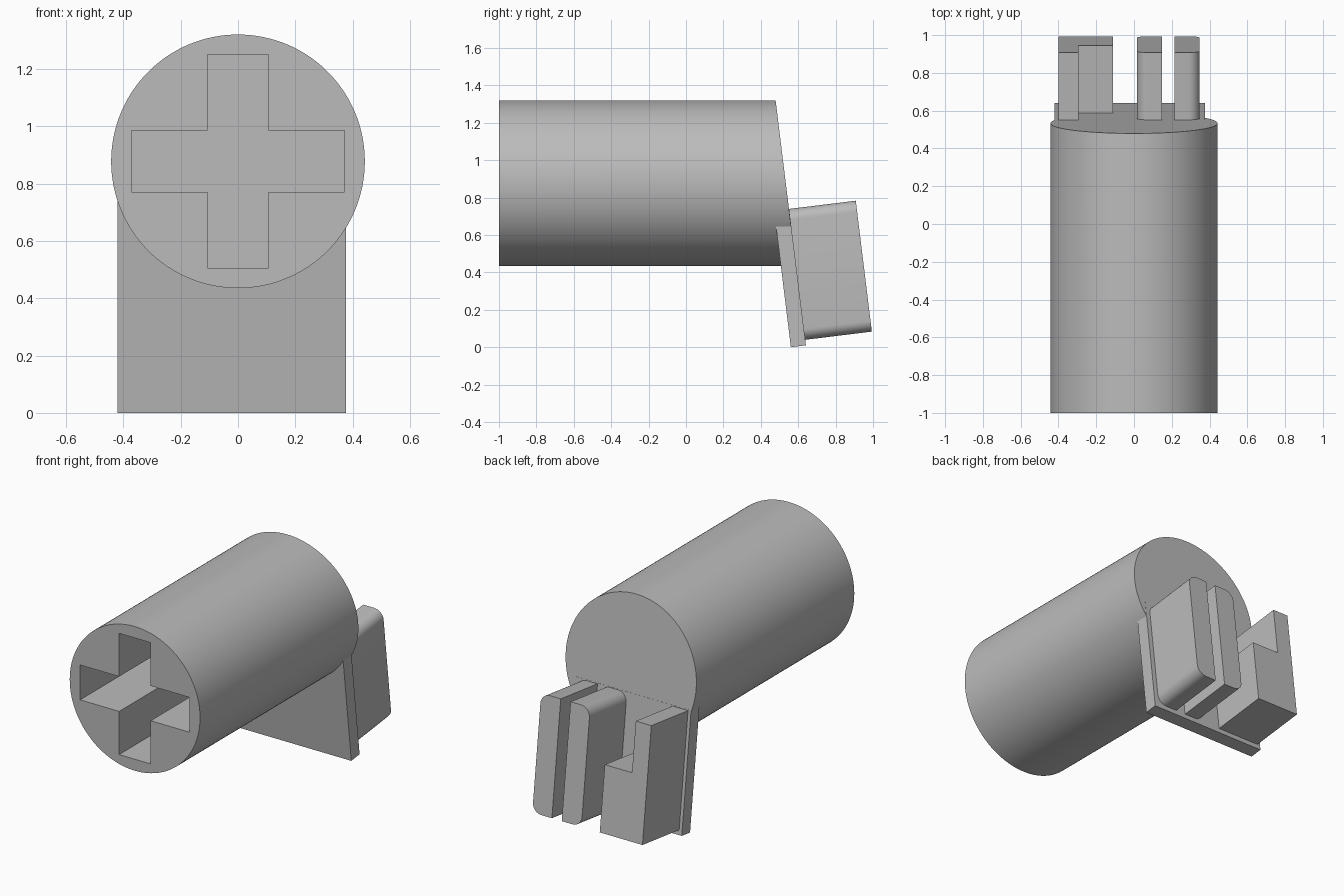
import bpy, bmesh, math
from mathutils import Matrix, Vector

cube = bpy.data.objects.get("Cube")
if cube:
    bpy.data.objects.remove(cube, do_unlink=True)

grey = bpy.data.materials.new("plain_grey")
grey.use_nodes = True
grey.diffuse_color = (0.5, 0.5, 0.5, 1)
grey.node_tree.nodes["Principled BSDF"].inputs["Base Color"].default_value = (0.5, 0.5, 0.5, 1)

TILT = math.radians(7)
RADIUS, AXIS_Z = 0.4425, 0.8775
BACK_Y, BACK_Z = 0.64, 0.01      # lowest point of the slanted back plane
# Frame of the slanted back: x across, y up the slope, -z outwards
SLOPE = Matrix.Translation((0, BACK_Y, BACK_Z)) @ Matrix.Rotation(math.pi / 2 + TILT, 4, 'X')


def add_object(name, bm):
    bmesh.ops.recalc_face_normals(bm, faces=bm.faces[:])
    mesh = bpy.data.meshes.new(name)
    bm.to_mesh(mesh)
    bm.free()
    mesh.materials.append(grey)
    ob = bpy.data.objects.new(name, mesh)
    bpy.context.collection.objects.link(ob)
    return ob


def smooth(ob):
    bpy.ops.object.select_all(action='DESELECT')
    ob.select_set(True)
    bpy.context.view_layer.objects.active = ob
    bpy.ops.object.shade_smooth_by_angle(angle=math.radians(30))


def rounded_rect(x0, x1, y0, y1, left=0, right=0, steps=8):
    """Outline with separate corner radii on its two sides."""
    points = []
    for x, y, r, sx, sy, start in ((x1, y1, right, -1, -1, 0), (x0, y1, left, 1, -1, 90),
                                   (x0, y0, left, 1, 1, 180), (x1, y0, right, -1, 1, 270)):
        for i in range(steps + 1 if r else 1):
            a = math.radians(start + 90 * i / steps)
            points.append((x + sx * r + r * math.cos(a), y + sy * r + r * math.sin(a)))
    return points


def prism(name, outline, z0, z1, matrix):
    bm = bmesh.new()
    face = bm.faces.new([bm.verts.new((x, y, z0)) for x, y in outline])
    new = bmesh.ops.extrude_face_region(bm, geom=[face])["geom"]
    bmesh.ops.translate(bm, vec=(0, 0, z1 - z0),
                        verts=[v for v in new if isinstance(v, bmesh.types.BMVert)])
    bm.transform(matrix)
    return add_object(name, bm)


# Barrel with its back end cut on the slant
bm = bmesh.new()
bmesh.ops.create_cone(bm, cap_ends=True, segments=128, radius1=RADIUS, radius2=RADIUS, depth=2)
bm.transform(Matrix.Translation((0, 0, AXIS_Z)) @ Matrix.Rotation(math.pi / 2, 4, 'X'))
for v in bm.verts:
    if v.co.y > 0:
        v.co.y = BACK_Y - (v.co.z - BACK_Z) * math.tan(TILT)
barrel = add_object("barrel", bm)

# Blind cross-shaped socket in the front
LONG, SHORT = 0.372, 0.107
quarter = [Vector((LONG, SHORT)), Vector((SHORT, SHORT)), Vector((SHORT, LONG))]
cross = [Matrix.Rotation(k * math.pi / 2, 2) @ p for k in range(4) for p in quarter]
cutter = prism("socket_cutter", cross, -0.25, 1.1,
               Matrix.Translation((0, 0, AXIS_Z)) @ Matrix.Rotation(math.pi / 2, 4, 'X'))
cutter.hide_render = True
cutter.hide_set(True)
cut = barrel.modifiers.new("socket", 'BOOLEAN')
cut.operation, cut.solver, cut.object = 'DIFFERENCE', 'EXACT', cutter
smooth(barrel)

# Plate hanging from the slanted back
prism("back_plate", rounded_rect(-0.42, 0.377, 0, 0.74), -0.001, 0.08, SLOPE)

# Plain raised pads and ribs on the plate
LOW, HIGH, OUT = 0.03, 0.735, -0.36
prism("tall_pad", rounded_rect(-0.40, -0.295, LOW, HIGH), OUT, 0.01, SLOPE)
prism("short_pad", rounded_rect(-0.295, -0.11, LOW, 0.43), OUT, 0.01, SLOPE)
smooth(prism("inner_rib", rounded_rect(0.015, 0.148, LOW, HIGH, left=0.06), OUT, 0.01, SLOPE))
smooth(prism("outer_rib", rounded_rect(0.215, 0.348, LOW, HIGH, right=0.06), OUT, 0.01, SLOPE))
